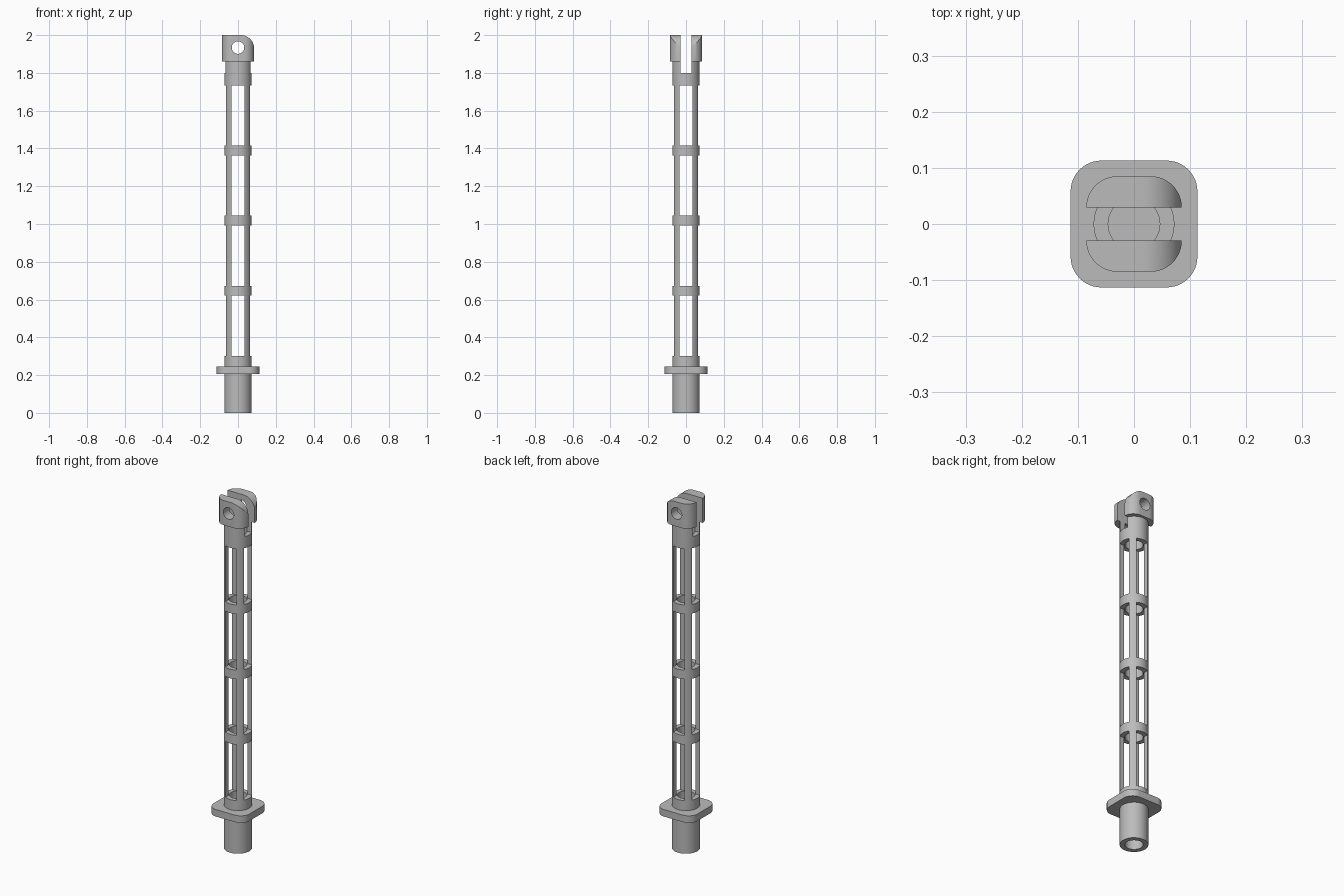
import bpy, bmesh, math
from mathutils import Matrix

cube = bpy.data.objects.get("Cube")
if cube:
    bpy.data.objects.remove(cube, do_unlink=True)

grey = bpy.data.materials.new("plain grey")
grey.use_nodes = True
colour = (0.5, 0.5, 0.5, 1)
grey.diffuse_color = colour
grey.node_tree.nodes["Principled BSDF"].inputs["Base Color"].default_value = colour

ALONG_Y = Matrix.Rotation(math.pi / 2, 4, 'X')  # turns local z to -y, local y to z


def prism(name, outline, low, high, turn=None):
    """Closed outline extruded from low to high along local z."""
    bm = bmesh.new()
    bottom = [bm.verts.new((x, y, low)) for x, y in outline]
    top = [bm.verts.new((x, y, high)) for x, y in outline]
    bm.faces.new(bottom[::-1])
    bm.faces.new(top)
    n = len(outline)
    for i in range(n):
        j = (i + 1) % n
        bm.faces.new((bottom[i], bottom[j], top[j], top[i]))
    if turn:
        bm.transform(turn)
    bmesh.ops.recalc_face_normals(bm, faces=bm.faces)
    mesh = bpy.data.meshes.new(name)
    bm.to_mesh(mesh)
    bm.free()
    mesh.materials.append(grey)
    obj = bpy.data.objects.new(name, mesh)
    bpy.context.collection.objects.link(obj)
    return obj


def arc(cx, cy, r, start, end, steps):
    span = end - start
    return [(cx + r * math.cos(math.radians(start + span * i / steps)),
             cy + r * math.sin(math.radians(start + span * i / steps)))
            for i in range(steps + 1)]


def circle(r, cx=0, cy=0):
    return arc(cx, cy, r, 0, 360, 64)[:-1]


def rounded_square(half, r):
    c = half - r
    points = []
    for i, (sx, sy) in enumerate(((1, 1), (-1, 1), (-1, -1), (1, -1))):
        points += arc(sx * c, sy * c, r, i * 90, i * 90 + 90, 12)
    return points


def box(name, hx, hy, low, high):
    return prism(name, [(-hx, -hy), (hx, -hy), (hx, hy), (-hx, hy)], low, high)


def cut(obj, tool, operation='DIFFERENCE'):
    mod = obj.modifiers.new("cut", 'BOOLEAN')
    mod.operation = operation
    mod.solver = 'EXACT'
    mod.object = tool
    bpy.context.view_layer.objects.active = obj
    bpy.ops.object.modifier_apply(modifier=mod.name)
    bpy.data.objects.remove(tool, do_unlink=True)


OUTER, BORE, WINDOW = 0.072, 0.046, 0.035
NECK, SLOT, SLOT_FLOOR = 1.86, 0.029, 1.80

# Hollow shaft with four tiers of crossed windows, leaving corner rods
shaft = prism("shaft", circle(OUTER), 0, NECK)
cut(shaft, prism("bore", circle(BORE), -0.1, NECK + 0.1))
for tier in range(4):
    low = 0.302 + tier * 0.371
    for hx, hy in ((WINDOW, 0.2), (0.2, WINDOW)):
        cut(shaft, box("window", hx, hy, low, low + 0.319))
cut(shaft, box("slot", 0.2, SLOT, SLOT_FLOOR, 2.1))

# Solid mounting flange
flange = prism("flange", rounded_square(0.113, 0.055), 0.205, 0.245)

# Forked head, rounded over on the +x side, with a pin hole
H, R = 0.085, 0.07
head = prism("fork_head", rounded_square(H, 0.055), NECK, 2.05)
side = [(-0.2, 1.8), (H, 1.8)] + arc(H - R, 2 - R, R, 0, 90, 16) + [(-0.2, 2)]
cut(head, prism("side_profile", side, -0.2, 0.2, ALONG_Y), 'INTERSECT')
cut(head, box("slot", 0.2, SLOT, SLOT_FLOOR, 2.1))
cut(head, prism("pin_hole", circle(0.033, 0, 1.934), -0.2, 0.2, ALONG_Y))

for obj in (shaft, flange, head):
    bpy.ops.object.select_all(action='DESELECT')
    obj.select_set(True)
    bpy.context.view_layer.objects.active = obj
    bpy.ops.object.shade_smooth_by_angle(angle=math.radians(30))
